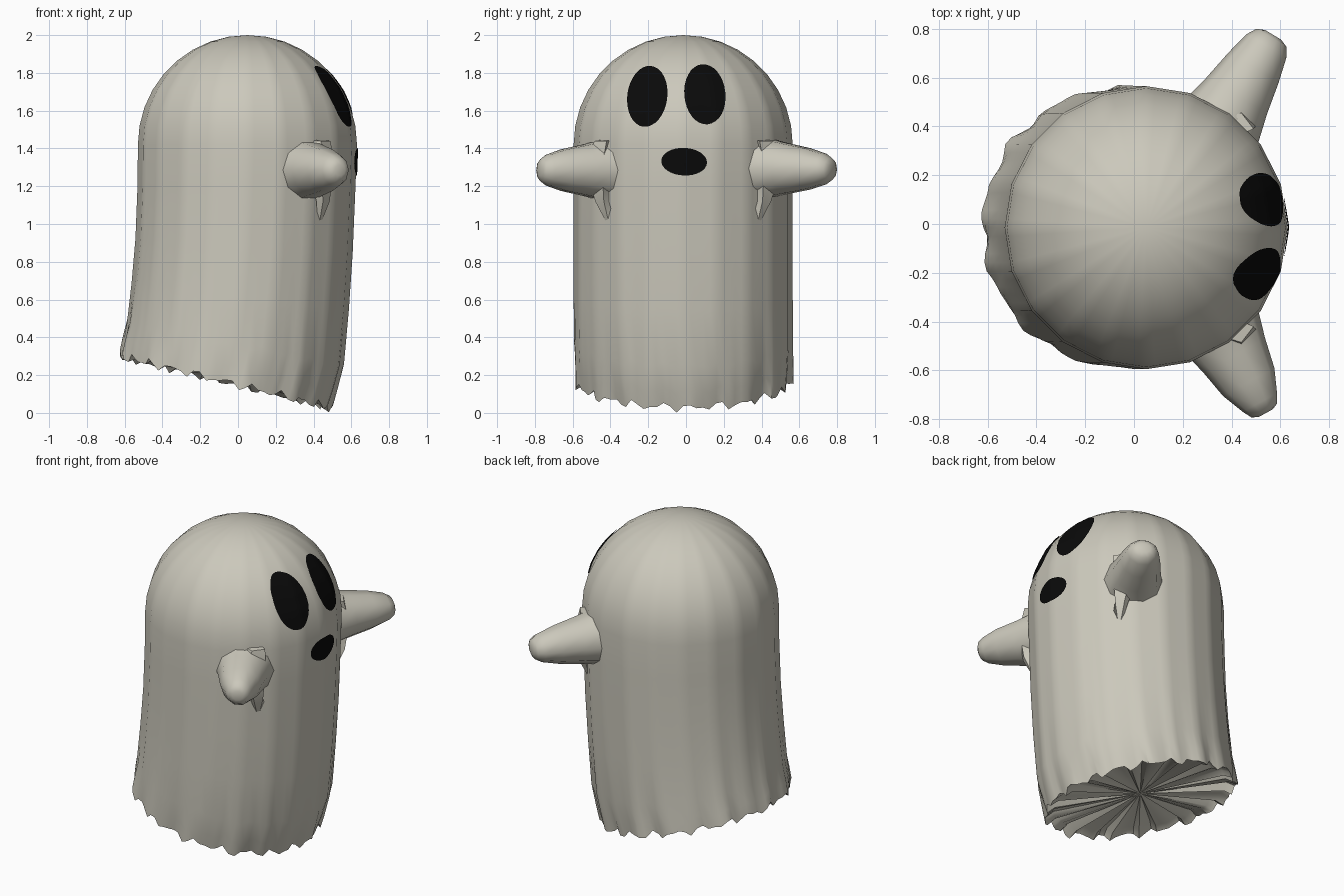
import bpy, bmesh, math
from mathutils import Vector
from mathutils.bvhtree import BVHTree

if "Cube" in bpy.data.objects:
    bpy.data.objects.remove(bpy.data.objects["Cube"])


def material(name, color):
    m = bpy.data.materials.new(name)
    m.diffuse_color = (*color, 1)
    m.use_nodes = True
    m.node_tree.nodes["Principled BSDF"].inputs["Base Color"].default_value = m.diffuse_color
    return m


CLOTH = material("pale_cloth", (0.60, 0.58, 0.50))
BLACK = material("black", (0.003, 0.003, 0.003))


def finish(name, bm, mat, angle=40):
    me = bpy.data.meshes.new(name)
    bm.to_mesh(me)
    ob = bpy.data.objects.new(name, me)
    bpy.context.collection.objects.link(ob)
    me.materials.append(mat)
    bpy.ops.object.select_all(action='DESELECT')
    ob.select_set(True)
    bpy.context.view_layer.objects.active = ob
    bpy.ops.object.shade_smooth_by_angle(angle=math.radians(angle))
    return ob


def loft(rings, start=None, end=None):
    """Skin a list of point rings, closing the ends with fans to a point."""
    bm = bmesh.new()
    vs = [[bm.verts.new(p) for p in r] for r in rings]
    n = len(vs[0])
    for a, b in zip(vs, vs[1:]):
        for i in range(n):
            j = (i + 1) % n
            bm.faces.new((a[i], a[j], b[j], b[i]))
    for ring, tip in ((vs[0], start), (vs[-1], end)):
        if tip is not None:
            c = bm.verts.new(tip)
            for i in range(n):
                bm.faces.new((ring[i], ring[(i + 1) % n], c))
    bmesh.ops.recalc_face_normals(bm, faces=bm.faces)
    return bm


# Body: domed sheet, 20 broad facets, leaning hem with ragged edge
N, SIDES, CY = 100, 20, -0.015
ANGLES = [2 * math.pi * i / N for i in range(N)]


def facet(a):
    step = 2 * math.pi / SIDES
    return math.cos(step / 2) / math.cos((a % step) - step / 2)


def hem(a, x):
    jag = 0.017 * math.sin(23 * a) + 0.012 * math.sin(37 * a + 1)
    return max(0, 0.148 - 0.245 * x + jag)


rings = []
for k in range(1, 10):
    p = math.pi / 2 * k / 9
    r = 0.58 * math.sin(p)
    rings.append([(0.05 + r * facet(a) * math.cos(a), CY + r * facet(a) * math.sin(a),
                   1.42 + 0.58 * math.cos(p)) for a in ANGLES])

# skirt rows: fraction down to hem, centre x, radius x, radius y, ripple
for t, cx, rx, ry, rip in ((0, 0.045, 0.577, 0.58, 0), (0.3, 0.032, 0.575, 0.58, 0),
                           (0.55, 0.012, 0.575, 0.58, 0), (0.8, -0.015, 0.575, 0.58, 0.003),
                           (0.92, -0.045, 0.568, 0.575, 0.010), (1, -0.065, 0.558, 0.57, 0.018),
                           (1, -0.063, 0.51, 0.52, 0.01)):
    ring = []
    for a in ANGLES:
        f = facet(a) + rip * math.sin(13 * a + 0.6) + rip * 0.6 * math.sin(21 * a)
        x = cx + rx * f * math.cos(a)
        z = 1.2 * (1 - t) + hem(a, x) * t + (0.03 if rx < 0.53 else 0)
        ring.append((x, CY + ry * f * math.sin(a), z))
    rings.append(ring)
body = loft(rings, (0.05, CY, 2.0), (-0.06, CY, 0.2))
tree = BVHTree.FromBMesh(body)
finish("body", body, CLOTH)


# Arms: blunt tapered stubs with creased collars at the root
def arm(name, root, tip, tip_w):
    root, tip = Vector(root), Vector(tip)
    axis = (tip - root).normalized()
    side = axis.cross(Vector((0, 0, 1))).normalized()
    up = side.cross(axis)
    length = (tip - root).length
    rows = []
    for t, w, h in ((-0.15, 0.19, 0.20), (0.08, 0.175, 0.165), (0.35, 0.145, 0.14),
                    (0.65, 0.12, 0.115), (0.88, tip_w, 0.085), (0.97, tip_w * 0.75, 0.06),
                    (1.0, tip_w * 0.4, 0.03)):
        c = root + axis * length * t
        rows.append([c + side * w * math.cos(i * math.pi / 5) + up * h * math.sin(i * math.pi / 5)
                     for i in range(10)])
    finish(name, loft(rows, root - axis * 0.1, tip), CLOTH, 45)


arm("left_arm", (0.34, 0.39, 1.295), (0.57, 0.775, 1.29), 0.095)
arm("right_arm", (0.34, -0.41, 1.285), (0.54, -0.775, 1.285), 0.08)


# Creased folds of cloth above and below each arm root
def fold(name, s):
    pts = [(0.36, 0.39, 1.45), (0.44, 0.455, 1.44), (0.44, 0.50, 1.30),
           (0.45, 0.455, 1.12), (0.43, 0.40, 1.0)]
    rows = []
    for (x, y, z), w in zip(pts, (0.03, 0.05, 0.07, 0.035, 0.008)):
        rows.append([(x - w, y * s + CY, z), (x, (y + w * 0.3) * s + CY, z),
                     (x + w, (y - w) * s + CY, z), (x - w, (y - 0.1) * s + CY, z)])
    finish(name, loft(rows, rows[0][0], rows[-1][0]), CLOTH, 40)


fold("left_fold", 1)
fold("right_fold", -1)


# Face patches: thin ovals draped over the front of the body
def patch(name, y, z, w, h, lean):
    def drape(u, v):
        p = Vector((2, y + u * math.cos(lean) + v * math.sin(lean),
                    z - u * math.sin(lean) + v * math.cos(lean)))
        hit, normal, _, _ = tree.ray_cast(p, Vector((-1, 0, 0)))
        return hit + normal * 0.007
    rows = [[drape(w * k / 6 * math.cos(i * math.pi / 16), h * k / 6 * math.sin(i * math.pi / 16))
             for i in range(32)] for k in range(1, 7)]
    bm = loft(rows, drape(0, 0))
    if sum(f.normal.x for f in bm.faces) < 0:
        bmesh.ops.reverse_faces(bm, faces=bm.faces)
    finish(name, bm, BLACK)


patch("right_eye", -0.203, 1.673, 0.105, 0.16, 0.13)
patch("left_eye", 0.098, 1.683, 0.108, 0.158, -0.1)
patch("mouth", -0.01, 1.33, 0.12, 0.073, 0.05)
